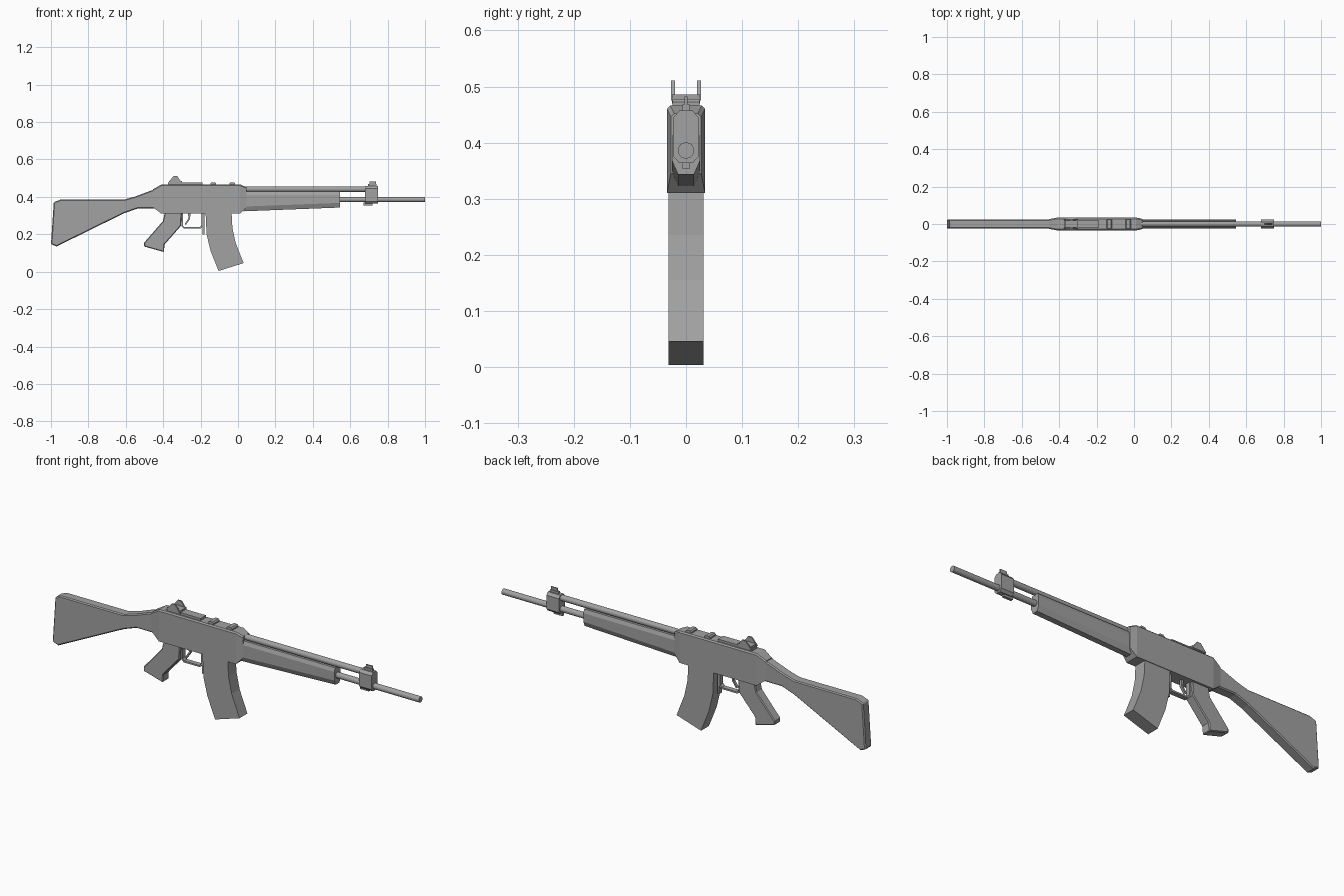
import bpy, bmesh, math

cube = bpy.data.objects.get("Cube")
if cube:
    bpy.data.objects.remove(cube, do_unlink=True)

steel = bpy.data.materials.new("plain grey")
GREY = (0.36, 0.36, 0.36, 1)
steel.diffuse_color = GREY
steel.use_nodes = True
steel.node_tree.nodes["Principled BSDF"].inputs["Base Color"].default_value = GREY


def finish(name, bm):
    bmesh.ops.recalc_face_normals(bm, faces=bm.faces)
    mesh = bpy.data.meshes.new(name)
    bm.to_mesh(mesh)
    bm.free()
    mesh.materials.append(steel)
    obj = bpy.data.objects.new(name, mesh)
    bpy.context.collection.objects.link(obj)
    return obj


def plate(name, profile, half, y=0, chamfer=0):
    """Side profile in x, z extruded across y."""
    bm = bmesh.new()
    face = bm.faces.new([bm.verts.new((x, y - half, z)) for x, z in profile])
    out = bmesh.ops.extrude_face_region(bm, geom=[face])["geom"]
    moved = [v for v in out if isinstance(v, bmesh.types.BMVert)]
    bmesh.ops.translate(bm, vec=(0, 2 * half, 0), verts=moved)
    obj = finish(name, bm)
    if chamfer:
        mod = obj.modifiers.new("chamfer", 'BEVEL')
        mod.width, mod.segments = chamfer, 1
        mod.limit_method, mod.angle_limit = 'ANGLE', math.radians(60)
    return obj


def box(name, x0, x1, z0, z1, half, y=0):
    return plate(name, [(x0, z0), (x1, z0), (x1, z1), (x0, z1)], half, y)


def loft(name, sections):
    """Join equal-sized y, z rings placed along x."""
    bm = bmesh.new()
    rings = [[bm.verts.new((x, y, z)) for y, z in ring] for x, ring in sections]
    n = len(rings[0])
    for a, b in zip(rings, rings[1:]):
        for i in range(n):
            j = (i + 1) % n
            bm.faces.new((a[i], a[j], b[j], b[i]))
    bm.faces.new(rings[0])
    bm.faces.new(rings[-1])
    return finish(name, bm)


def mirrored(right):
    return right + [(-y, z) for y, z in reversed(right)]


def tube(name, x0, x1, z, radius):
    bpy.ops.mesh.primitive_cylinder_add(
        vertices=16, radius=radius, depth=x1 - x0,
        location=((x0 + x1) / 2, 0, z), rotation=(0, math.pi / 2, 0))
    obj = bpy.context.object
    obj.name = name
    obj.data.materials.append(steel)
    bpy.ops.object.shade_smooth_by_angle(angle=math.radians(40))


# Receiver with tapered ends and chamfered top edges
def body_ring(low, high, half):
    c = 0.006
    return mirrored([(half, low), (half, high - c), (half - c, high)])


loft("receiver", [(-0.455, body_ring(0.345, 0.44, 0.026)),
                  (-0.41, body_ring(0.31, 0.466, 0.034)),
                  (0.012, body_ring(0.31, 0.466, 0.034)),
                  (0.045, body_ring(0.345, 0.452, 0.027))])

# Shoulder stock
plate("stock", [(-1, 0.147), (-0.97, 0.135), (-0.61, 0.312), (-0.54, 0.337),
                (-0.44, 0.337), (-0.44, 0.44), (-0.47, 0.432), (-0.55, 0.402),
                (-0.61, 0.385), (-0.95, 0.385), (-0.985, 0.372)],
      0.025, chamfer=0.005)

# Curved magazine and its catch
plate("magazine", [(-0.174, 0.33), (-0.168, 0.2), (-0.147, 0.112), (-0.104, 0.004),
                   (0.03, 0.046), (-0.013, 0.155), (-0.03, 0.235), (-0.035, 0.33)], 0.031)
box("magazine_catch", -0.189, -0.18, 0.2, 0.32, 0.01)

# Pistol grip
plate("grip", [(-0.39, 0.32), (-0.402, 0.27), (-0.502, 0.155), (-0.502, 0.135),
               (-0.396, 0.105), (-0.393, 0.145), (-0.305, 0.245), (-0.3, 0.32)],
      0.024, chamfer=0.004)

# Trigger and guard
plate("trigger_guard", [(-0.303, 0.32), (-0.303, 0.245), (-0.29, 0.23), (-0.2, 0.23),
                        (-0.187, 0.245), (-0.187, 0.32), (-0.195, 0.32), (-0.195, 0.248),
                        (-0.204, 0.238), (-0.286, 0.238), (-0.295, 0.248), (-0.295, 0.32)],
      0.012)
plate("trigger", [(-0.268, 0.32), (-0.265, 0.285), (-0.285, 0.255), (-0.279, 0.25),
                  (-0.256, 0.282), (-0.254, 0.32)], 0.006)


# Handguard, rising towards the muzzle
def guard_ring(low):
    return mirrored([(0.014, low), (0.025, low + 0.025), (0.025, 0.41), (0.018, 0.428)])


loft("handguard", [(0.03, guard_ring(0.323)), (0.545, guard_ring(0.343))])

# Barrel and gas tube
tube("barrel", 0.5, 1, 0.386, 0.0145)
tube("gas_tube", 0.03, 0.72, 0.441, 0.0145)

# Front sight bracket
bracket = mirrored([(0.012, 0.364), (0.023, 0.376), (0.023, 0.444), (0.012, 0.457)])
loft("front_sight_bracket", [(0.68, bracket), (0.748, bracket)])
box("bracket_lug", 0.672, 0.72, 0.354, 0.37, 0.007)
box("front_sight_base", 0.695, 0.74, 0.45, 0.468, 0.006)
box("front_sight_post", 0.702, 0.738, 0.465, 0.482, 0.003)

# Rear sight and top ribs
box("rear_sight_strip", -0.375, -0.19, 0.46, 0.477, 0.021)
box("rear_sight_base", -0.37, -0.3, 0.47, 0.486, 0.025)
for side, y in (("left", 0.0235), ("right", -0.0235)):
    plate("rear_sight_wing_" + side,
          [(-0.375, 0.475), (-0.345, 0.511), (-0.325, 0.511), (-0.3, 0.475)], 0.0035, y)
for name, x in (("rear_rib", -0.147), ("front_rib", -0.045)):
    plate(name, [(x, 0.46), (x + 0.03, 0.46), (x + 0.03, 0.472),
                 (x + 0.024, 0.478), (x + 0.006, 0.478), (x, 0.472)], 0.024)
